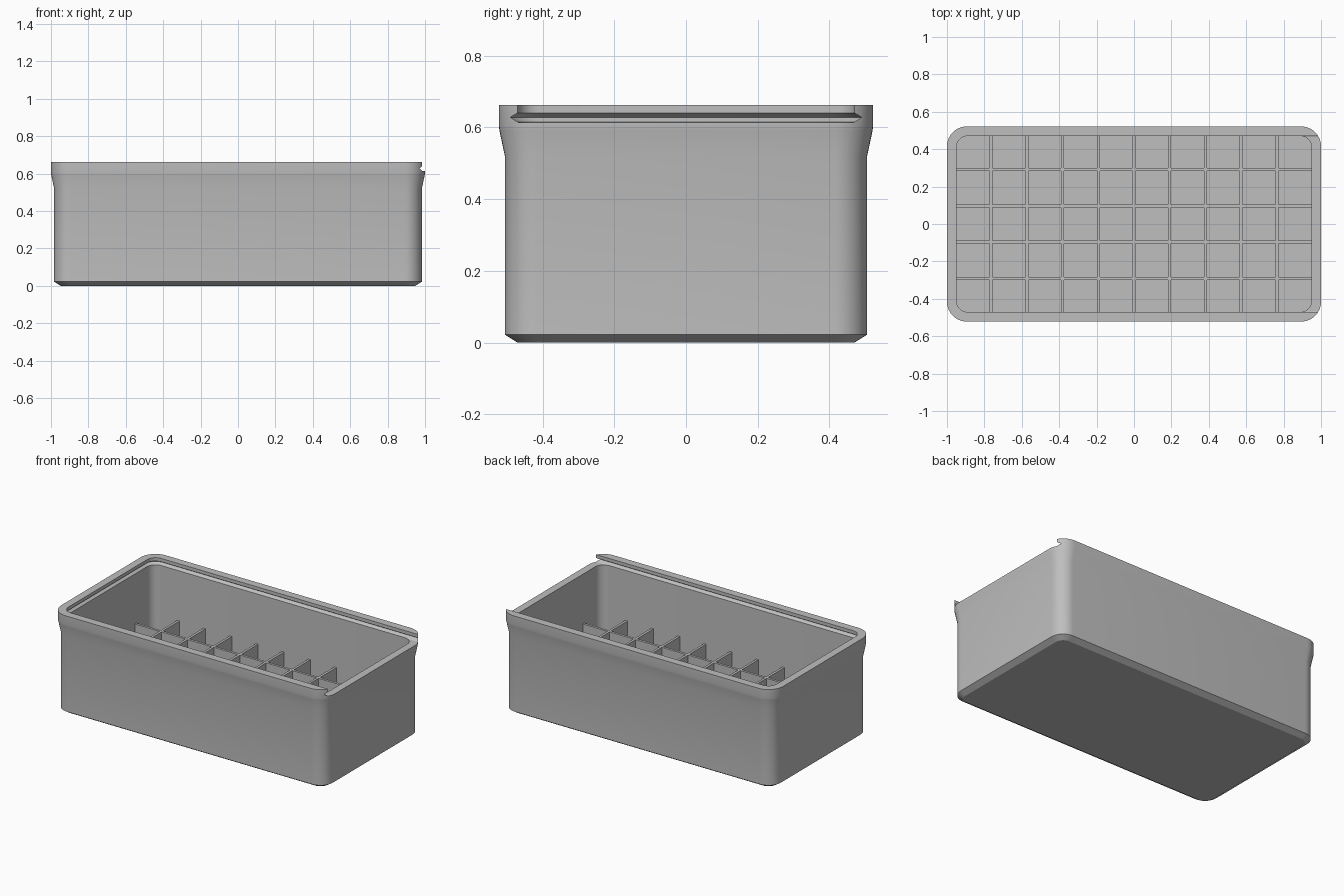
import bpy, bmesh, math

if "Cube" in bpy.data.objects:
    bpy.data.objects.remove(bpy.data.objects["Cube"], do_unlink=True)

grey = bpy.data.materials.new("plain grey")
grey.use_nodes = True
colour = (0.52, 0.52, 0.52, 1)
grey.diffuse_color = colour
grey.node_tree.nodes["Principled BSDF"].inputs["Base Color"].default_value = colour


def finish(name, bm):
    bmesh.ops.recalc_face_normals(bm, faces=bm.faces)
    mesh = bpy.data.meshes.new(name)
    bm.to_mesh(mesh)
    bm.free()
    mesh.materials.append(grey)
    obj = bpy.data.objects.new(name, mesh)
    bpy.context.collection.objects.link(obj)
    return obj


def rounded_ring(x0, x1, hy, r, z, steps=10):
    """Rounded rectangle outline at height z."""
    points = []
    corners = [(x1 - r, hy - r), (x0 + r, hy - r), (x0 + r, r - hy), (x1 - r, r - hy)]
    for q, (cx, cy) in enumerate(corners):
        for i in range(steps + 1):
            a = math.pi / 2 * (q + i / steps)
            points.append((cx + r * math.cos(a), cy + r * math.sin(a), z))
    return points


def loft(name, rings):
    """Closed solid through a stack of matching outlines."""
    bm = bmesh.new()
    loops = [[bm.verts.new(p) for p in ring] for ring in rings]
    n = len(loops[0])
    for low, high in zip(loops, loops[1:]):
        for i in range(n):
            j = (i + 1) % n
            bm.faces.new((low[i], low[j], high[j], high[i]))
    bm.faces.new(loops[0][::-1])
    bm.faces.new(loops[-1])
    return finish(name, bm)


# Outer shell: chamfered foot, straight wall, flared rim
outer = [(0, -0.035), (0.022, 0), (0.52, 0), (0.59, 0.015), (0.605, 0.017), (0.662, 0.017)]
box = loft("storage_box", [rounded_ring(-0.983 - d, 0.983 + d, 0.505 + d, 0.09 + d, z)
                           for z, d in outer])

# Inside of the box
cavity = loft("cavity_cutter", [rounded_ring(-0.95, 0.95, 0.47, 0.06, z) for z in (0.03, 0.622)])

# Undercut lid slot, open at the left end
slot = [(0.614, -0.002), (0.628, 0.02), (0.64, 0), (0.75, 0)]
lid_slot = loft("lid_slot_cutter", [rounded_ring(-0.95 - d, 1.3, 0.47 + d, 0.06 + d, z)
                                    for z, d in slot])

for cutter in (cavity, lid_slot):
    cut = box.modifiers.new(cutter.name, "BOOLEAN")
    cut.operation = "DIFFERENCE"
    cut.solver = "EXACT"
    cut.object = cutter
    bpy.context.view_layer.objects.active = box
    bpy.ops.object.modifier_apply(modifier=cut.name)
    bpy.data.objects.remove(cutter, do_unlink=True)

bpy.ops.object.select_all(action="DESELECT")
box.select_set(True)
bpy.context.view_layer.objects.active = box
bpy.ops.object.shade_smooth_by_angle(angle=math.radians(25))


# Crossing divider walls
def divider(name, x, y, sx, sy, bottom=0.025, top=0.285):
    bm = bmesh.new()
    bmesh.ops.create_cube(bm, size=1)
    bmesh.ops.scale(bm, vec=(sx, sy, top - bottom), verts=bm.verts)
    bmesh.ops.translate(bm, vec=(x, y, (top + bottom) / 2), verts=bm.verts)
    finish(name, bm)


thick = 0.016
for i in range(-4, 5):
    divider(f"cross_divider_{i + 5}", i * 0.191, 0, thick, 0.95)
for j in range(4):
    divider(f"long_divider_{j + 1}", 0, (j - 1.5) * 0.194, 1.91, thick)
